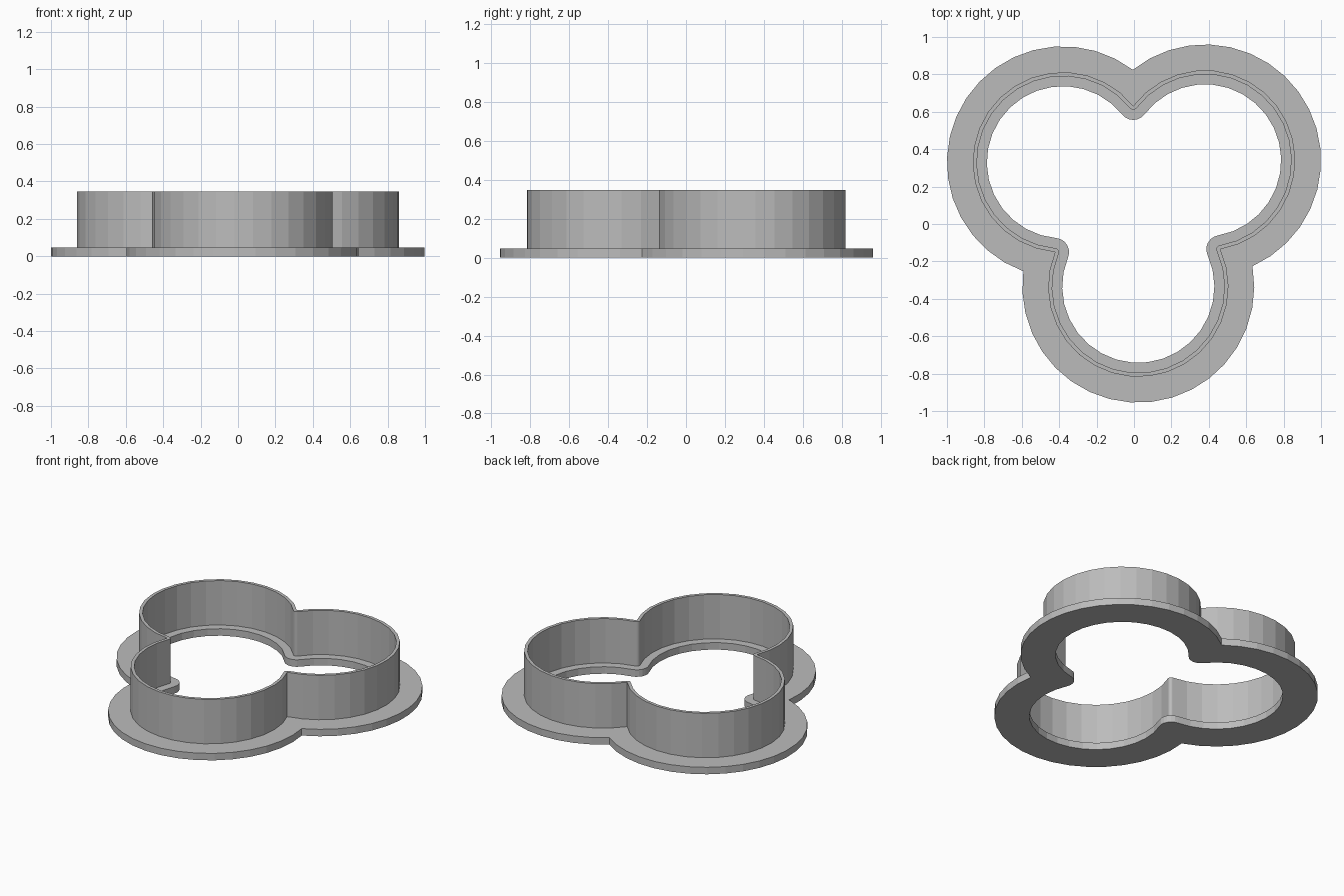
import bpy, bmesh, math
from mathutils import Vector

if "Cube" in bpy.data.objects:
    bpy.data.objects.remove(bpy.data.objects["Cube"], do_unlink=True)

# Three overlapping lobes, counter-clockwise: back left side, back right side, front
CENTRES = [Vector((0.38, 0.34)), Vector((-0.38, 0.33)), Vector((0.023, -0.335))]
RADIUS = 0.482          # outside of the upright blade
STEP = math.radians(12)
NOTCH_STEPS = 6
BASE_TOP, TOP = 0.047, 0.346

grey = bpy.data.materials.new("plain grey")
grey.use_nodes = True
grey.diffuse_color = (0.5, 0.5, 0.5, 1)
grey.node_tree.nodes["Principled BSDF"].inputs["Base Color"].default_value = grey.diffuse_color


def notch(a, b, radius):
    """Outer crossing point of two lobes."""
    d = b - a
    out = Vector((d.y, -d.x)).normalized()
    return (a + b) / 2 + out * math.sqrt(radius ** 2 - d.length_squared / 4)


def angle(v):
    return math.atan2(v.y, v.x)


def polar(r, a):
    return Vector((r * math.cos(a), r * math.sin(a)))


def outline(offset):
    """Lobed outline: outward offsets keep sharp notches, inward ones round them."""
    base = RADIUS + max(offset, 0)
    inset = min(offset, 0)
    points = []
    for i, c in enumerate(CENTRES):
        prev, nxt = CENTRES[i - 1], CENTRES[(i + 1) % 3]
        start, end = notch(prev, c, base), notch(c, nxt, base)
        a0 = angle(start - c)
        sweep = (angle(end - c) - a0) % math.tau
        # Count comes from the blade outline so that every ring matches
        ref = (angle(notch(c, nxt, RADIUS) - c)
               - angle(notch(prev, c, RADIUS) - c)) % math.tau
        n = round(ref / STEP)
        points += [c + polar(base + inset, a0 + sweep * k / n) for k in range(n + 1)]
        # Rounded turn around the notch
        b0, b1 = angle(end - c), angle(end - nxt)
        turn = (b1 - b0 + math.pi) % math.tau - math.pi
        points += [end + polar(inset, b0 + turn * k / NOTCH_STEPS)
                   for k in range(1, NOTCH_STEPS)]
    return points


def lobed_ring(name, section):
    """Sweep a closed section of (offset, height) corners around the outline."""
    bm = bmesh.new()
    rings = [[bm.verts.new((p.x, p.y, z)) for p in outline(off)] for off, z in section]
    for j, ring in enumerate(rings):
        other = rings[(j + 1) % len(rings)]
        for k in range(len(ring)):
            m = (k + 1) % len(ring)
            bm.faces.new((ring[k], ring[m], other[m], other[k]))
    bmesh.ops.remove_doubles(bm, verts=bm.verts, dist=0.0001)
    bmesh.ops.recalc_face_normals(bm, faces=bm.faces)
    mesh = bpy.data.meshes.new(name)
    bm.to_mesh(mesh)
    bm.free()
    mesh.materials.append(grey)
    obj = bpy.data.objects.new(name, mesh)
    bpy.context.collection.objects.link(obj)
    return obj


# Wide flat rim at the bottom
lobed_ring("base_flange", [(0.138, 0), (0.138, BASE_TOP), (-0.075, BASE_TOP), (-0.075, 0)])
# Thin upright wall, rooted in the rim
lobed_ring("cutting_wall", [(0, BASE_TOP / 2), (0, TOP), (-0.021, TOP), (-0.021, BASE_TOP / 2)])
